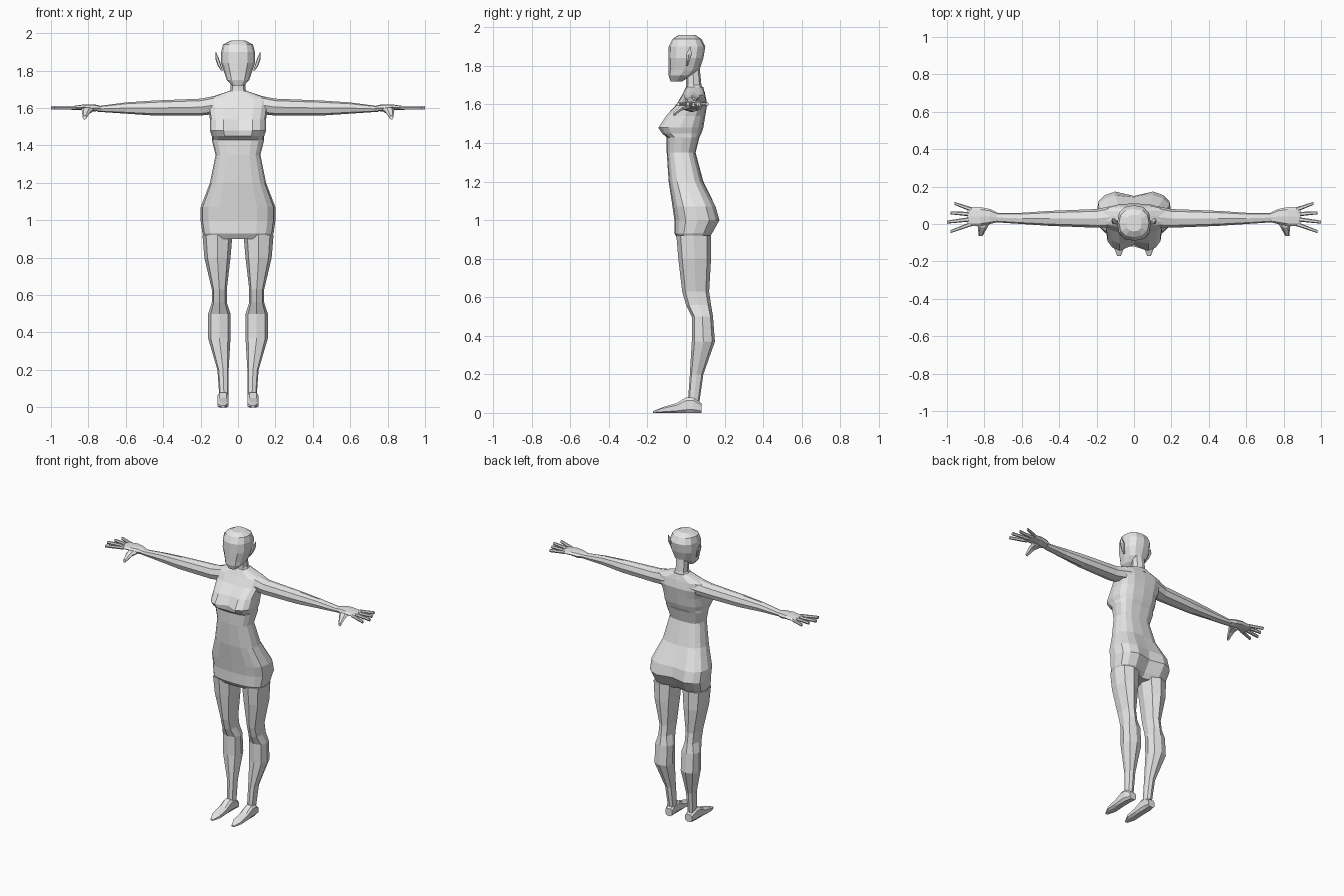
import bpy, bmesh, math
from mathutils import Vector

if "Cube" in bpy.data.objects:
    bpy.data.objects.remove(bpy.data.objects["Cube"])

shade = .8
grey = bpy.data.materials.new("plain grey")
grey.use_nodes = True
colour = (shade, shade, shade, 1)
grey.diffuse_color = colour
grey.node_tree.nodes["Principled BSDF"].inputs["Base Color"].default_value = colour


def section(axis, along, left, right, front, back, sides, power, turn):
    """A rounded section across an axis that fills the given box."""
    def curve(value):
        return math.copysign(abs(value) ** power, value)

    angles = [math.tau * (step + turn) / sides for step in range(sides)]
    across = [curve(math.cos(angle)) for angle in angles]
    upward = [curve(math.sin(angle)) for angle in angles]
    ring = []
    for u, v in zip(across, upward):
        a = (left + right + (right - left) * u / max(across)) / 2
        b = (front + back + (back - front) * v / max(upward)) / 2
        places = {"x": (along, a, b), "y": (a, along, b), "z": (a, b, along)}
        ring.append(Vector(places[axis]))
    return ring


def limb(name, axis, stations, mirror=True, sides=8, power=.8, turn=0):
    """Join sections along an axis into a closed, flat-shaded part."""
    bm = bmesh.new()
    loops = []
    for station in stations:
        ring = section(axis, *station, sides, power, turn)
        loops.append([bm.verts.new(point) for point in ring])
    for low, high in zip(loops, loops[1:]):
        for i in range(sides):
            j = (i + 1) % sides
            bm.faces.new((low[i], low[j], high[j], high[i]))
    bm.faces.new(loops[0])
    bm.faces.new(loops[-1])
    bmesh.ops.recalc_face_normals(bm, faces=bm.faces)
    mesh = bpy.data.meshes.new(name)
    bm.to_mesh(mesh)
    bm.free()
    mesh.materials.append(grey)
    part = bpy.data.objects.new(name, mesh)
    bpy.context.collection.objects.link(part)
    if mirror:
        modifier = part.modifiers.new("Mirror", "MIRROR")
        modifier.use_mirror_merge = False
    return part


def trunk(name, stations, **options):
    """A centred upright part: height, half width, front, back."""
    boxes = [(z, -half, half, front, back) for z, half, front, back in stations]
    return limb(name, "z", boxes, mirror=False, **options)


def carve_cleft(part, side, height, reach, depth):
    """Press the centre line of the front or back inward around a height."""
    for vertex in part.data.vertices:
        point = vertex.co
        if abs(point.x) < .01 and point.y * side > 0:
            fade = max(0, 1 - abs(point.z - height) / reach)
            point.y -= side * depth * fade


# Torso from hips to shoulders, with clefts at the seat and the chest
torso = trunk("torso", (
    (.9, .17, -.04, .11),
    (.93, .19, -.06, .14),
    (1, .2, -.06, .18),
    (1.07, .2, -.07, .16),
    (1.2, .15, -.09, .09),
    (1.35, .12, -.1, .05),
    (1.43, .14, -.1, .07),
    (1.45, .14, -.13, .08),
    (1.48, .15, -.15, .09),
    (1.54, .15, -.11, .1),
    (1.6, .16, -.05, .11),
    (1.65, .17, -.02, .1),
    (1.69, .05, 0, .09)), sides=16, power=.7)
carve_cleft(torso, side=1, height=.95, reach=.2, depth=.04)
carve_cleft(torso, side=-1, height=1.5, reach=.06, depth=.06)

# Neck and head
trunk("neck", (
    (1.66, .07, 0, .1),
    (1.7, .04, 0, .08),
    (1.8, .04, 0, .07)))
trunk("head", (
    (1.72, .03, -.08, -.02),
    (1.75, .06, -.09, .03),
    (1.78, .07, -.09, .07),
    (1.84, .09, -.09, .09),
    (1.9, .09, -.09, .1),
    (1.94, .08, -.07, .08),
    (1.96, .04, -.04, .05)), sides=12)
limb("pointed_ear", "z", (
    (1.8, .08, .09, 0, .01),
    (1.83, .09, .11, 0, .02),
    (1.86, .1, .12, 0, .03),
    (1.9, .118, .12, .02, .024)), sides=6)

# Legs and feet
limb("leg", "z", (
    (.06, .05, .1, .01, .07),
    (.2, .05, .11, .02, .09),
    (.37, .04, .16, .03, .15),
    (.5, .04, .16, .03, .14),
    (.56, .06, .14, 0, .13),
    (.63, .06, .14, -.02, .12),
    (.8, .04, .18, -.04, .13),
    (.92, .03, .19, -.05, .13)))
limb("foot", "y", (
    (.08, .05, .1, 0, .05),
    (.04, .05, .11, 0, .08),
    (0, .05, .11, 0, .08),
    (-.05, .05, .11, 0, .05),
    (-.12, .05, .11, 0, .03),
    (-.17, .07, .09, 0, .01)), power=.6, turn=.5)

# Arms and palms
limb("arm", "x", (
    (.1, -.02, .1, 1.57, 1.67),
    (.2, -.02, .08, 1.56, 1.65),
    (.45, -.01, .07, 1.56, 1.64),
    (.6, 0, .06, 1.57, 1.63),
    (.75, .01, .06, 1.58, 1.61)))
limb("palm", "x", (
    (.73, .01, .06, 1.59, 1.61),
    (.77, 0, .08, 1.58, 1.62),
    (.82, -.01, .09, 1.59, 1.62),
    (.89, -.01, .09, 1.59, 1.61)))

# Fingers spread like a fan, the middle one longest
low, high = 1.593, 1.611
for step, label in enumerate(("index", "middle", "ring", "little")):
    root = .026 * step
    tip = .05 * step - .04
    reach = 1 - .02 * abs(step - 1)
    limb(label + "_finger", "x", (
        (.87, root - .012, root + .012, low, high),
        (reach, tip - .008, tip + .008, low, high)), sides=6)
limb("thumb", "y", (
    (.02, .76, .84, 1.58, 1.61),
    (-.02, .785, .835, 1.57, 1.6),
    (-.065, .81, .83, 1.54, 1.56)), sides=6)
